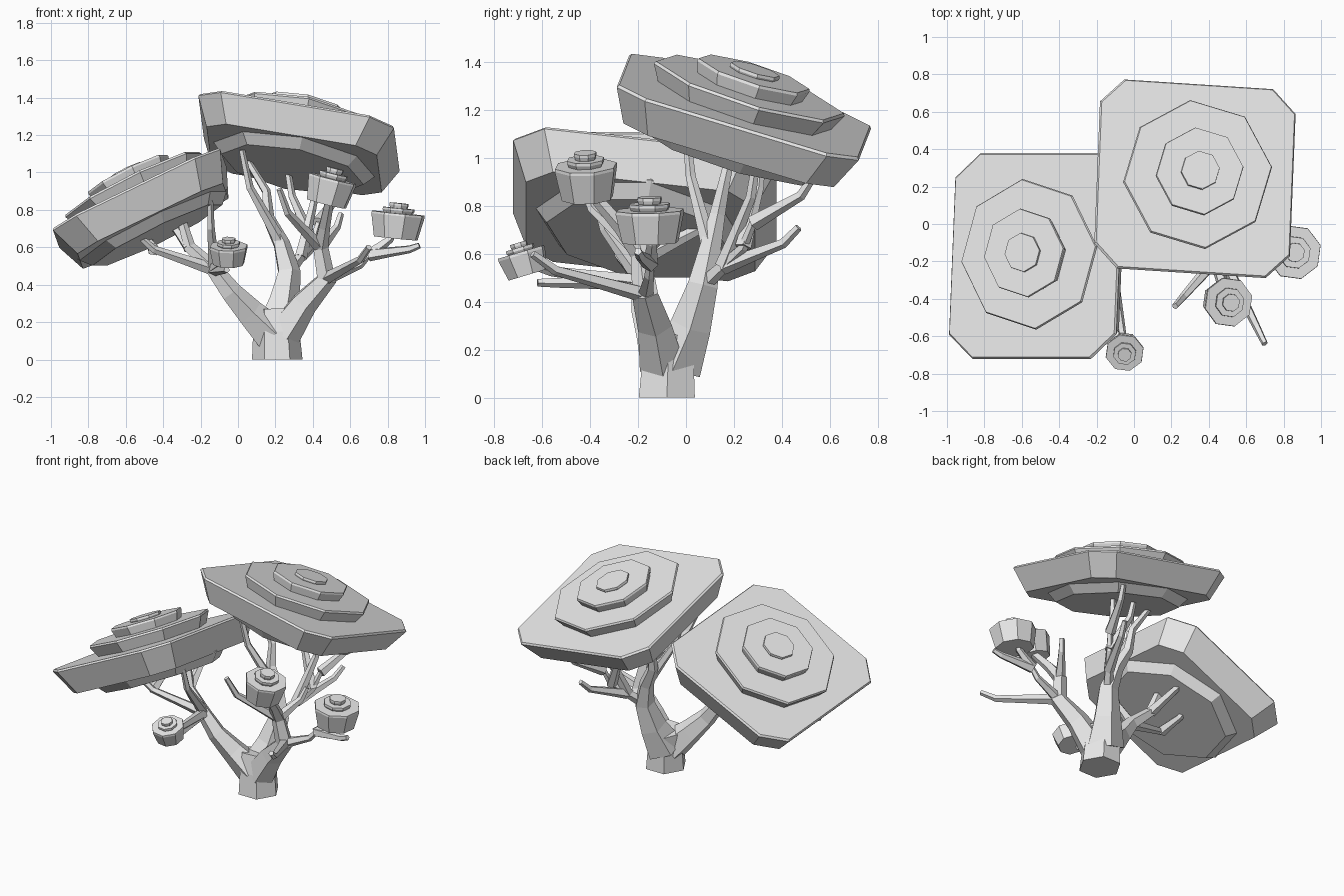
import bpy, bmesh, math
from mathutils import Vector

cube = bpy.data.objects.get("Cube")
if cube:
    bpy.data.objects.remove(cube, do_unlink=True)

grey = bpy.data.materials.new("plain_grey")
grey.use_nodes = True
shade = (0.8, 0.8, 0.8, 1)
grey.diffuse_color = shade
grey.node_tree.nodes["Principled BSDF"].inputs["Base Color"].default_value = shade


def loft(bm, rings):
    """Skin a stack of equal-sized rings and cap both ends."""
    loops = [[bm.verts.new(point) for point in ring] for ring in rings]
    for low, high in zip(loops, loops[1:]):
        for i in range(len(low)):
            bm.faces.new((low[i - 1], low[i], high[i], high[i - 1]))
    bm.faces.new(loops[0])
    bm.faces.new(loops[-1])


def finish(bm, name):
    bmesh.ops.recalc_face_normals(bm, faces=bm.faces)
    mesh = bpy.data.meshes.new(name)
    bm.to_mesh(mesh)
    bm.free()
    mesh.materials.append(grey)
    bpy.context.collection.objects.link(bpy.data.objects.new(name, mesh))


def polygon(sides, width, depth, phase):
    """Regular outline stretched to half-width and half-depth."""
    angles = [phase + math.tau * i / sides for i in range(sides)]
    return [(width * math.cos(a), depth * math.sin(a)) for a in angles]


def chamfered_square(width, depth, cut, skew):
    """Square outline with cut corners, sheared slightly out of true."""
    outline = []
    for sx, sy in ((1, 1), (-1, 1), (-1, -1), (1, -1)):
        pair = [(sx * width, sy * (depth - cut)), (sx * (width - cut), sy * depth)]
        outline += pair if sx == sy else pair[::-1]
    return [(x + 0.04 * y, y - skew * x) for x, y in outline]


def slab(bm, top, normal, thick, taper):
    """Plate with a thin chamfered rim and an undercut side."""
    centre = sum(top, Vector()) / len(top)

    def ring(scale, depth):
        return [centre + (point - centre) * scale - normal * depth for point in top]

    loft(bm, [ring(0.985, 0), ring(1, 0.012), ring(taper, thick)])


def canopy(name, centre, slope, plate, radii, thick):
    """Large plate on a slope, with octagons stacked above and one below."""
    slope_x, slope_y = slope
    normal = Vector((-slope_x, -slope_y, 1)).normalized()
    layers = [(plate, 0, thick)]
    for size, rise, depth in ((1, 0.08, 0.11), (0.59, 0.14, 0.1),
                              (0.26, 0.16, 0.04), (1.1, 0.02 - thick, 0.075)):
        outline = polygon(8, radii[0] * size, radii[1] * size, 0.1)
        layers.append((outline, rise, depth))
    bm = bmesh.new()
    for outline, rise, depth in layers:
        middle = Vector(centre) + normal * rise
        top = [middle + Vector((x, y, slope_x * x + slope_y * y)) for x, y in outline]
        slab(bm, top, normal, depth, 0.87)
    finish(bm, name)


def clump(name, centre, lean, radius, height):
    """Small leaf cluster: a drum with two stacked caps."""
    normal = Vector(lean).normalized()
    u = normal.cross(Vector((0, 1, 0))).normalized()
    v = normal.cross(u)
    bm = bmesh.new()
    for size, lift, depth in ((1, 0.5, 1), (0.6, 0.7, 0.3), (0.36, 0.9, 0.3)):
        middle = Vector(centre) + normal * height * lift
        outline = polygon(8, radius * size, radius * size, 0.26)
        slab(bm, [middle + u * x + v * y for x, y in outline], normal, height * depth, 0.82)
    finish(bm, name)


def limb(name, path, thick, thin, sides=5):
    """Faceted tube along a path, narrowing steadily to its tip."""
    points = [Vector(point) for point in path]
    last = len(points) - 1
    along = Vector((0, 0, 1))
    u = Vector((1, 0, 0))
    rings = []
    for i, point in enumerate(points):
        heading = (points[min(i + 1, last)] - points[max(i - 1, 0)]).normalized()
        if point.z == 0:
            heading = along.copy()
        u.rotate(along.rotation_difference(heading))
        along = heading
        v = along.cross(u)
        radius = thick * (thin / thick) ** (i / last)
        rings.append([point + u * x + v * y for x, y in polygon(sides, radius, radius, 0)])
    bm = bmesh.new()
    loft(bm, rings)
    finish(bm, name)
    return points


def twig(name, base, tip):
    """Thin shoot that runs outwards first, then turns up to its tip."""
    reach = Vector(tip) - base
    path = [base + Vector((reach.x * out, reach.y * out, reach.z * up))
            for out, up in ((0, 0), (0.4, 0.3), (0.8, 0.6), (1, 1))]
    return limb(name, path, 0.036, 0.017)


# Large leaf canopies
canopy("left_canopy", (0.328, 0.245, 1.22), (-0.185, -0.295),
       chamfered_square(0.523, 0.505, 0.125, 0.065), (0.4, 0.4), 0.16)
canopy("right_canopy", (-0.53, -0.17, 0.87), (0.483, -0.13),
       chamfered_square(0.447, 0.55, 0.13, 0), (0.365, 0.405), 0.175)

# Small leaf clumps
clump("front_clump", (-0.05, -0.675, 0.56), (0, -0.3, 1), 0.105, 0.1)
clump("middle_clump", (0.49, -0.415, 0.9), (0.25, -0.05, 1), 0.135, 0.14)
clump("side_clump", (0.85, -0.15, 0.715), (0.1, -0.02, 1), 0.148, 0.135)

# Trunk and its three main limbs
limb("trunk", [(0.21, -0.08, 0), (0.205, -0.075, 0.14), (0.2, -0.06, 0.26)], 0.135, 0.115, 6)
right = limb("right_limb", [(0.17, -0.09, 0.14), (0.06, -0.13, 0.25), (-0.04, -0.17, 0.36),
                            (-0.13, -0.18, 0.48), (-0.26, -0.15, 0.6),
                            (-0.3, -0.12, 0.74), (-0.26, -0.1, 0.84)], 0.105, 0.02)
back = limb("back_limb", [(0.2, -0.05, 0.14), (0.24, 0.02, 0.3), (0.27, 0.07, 0.47),
                          (0.23, 0.1, 0.62), (0.16, 0.13, 0.76),
                          (0.15, 0.16, 0.9), (0.04, 0.2, 1.08)], 0.125, 0.018)
left = limb("left_limb", [(0.24, -0.1, 0.14), (0.35, -0.13, 0.3), (0.47, -0.17, 0.43),
                          (0.44, -0.19, 0.6), (0.46, -0.27, 0.71),
                          (0.49, -0.4, 0.86)], 0.1, 0.025)

# Twigs forking off the limbs and off each other
back_fork = twig("back_fork", back[2], (0.43, 0.28, 0.73))
left_fork = twig("left_fork", left[2], (0.7, -0.15, 0.56))
right_fork = twig("right_fork", right[3], (-0.53, -0.3, 0.66))
shoots = {
    "back_twig": [(back[3], (0.02, 0, 1.12)), (back_fork[2], (0.26, 0.32, 1.04)),
                  (back_fork[3], (0.53, 0.53, 0.92)), (back_fork[1], (0.42, 0.3, 1.03)),
                  (back_fork[1], (0.47, 0.47, 0.71))],
    "left_twig": [(left_fork[3], (0.97, -0.2, 0.61)), (left_fork[3], (0.84, -0.14, 0.7)),
                  (left[2], (0.7, -0.64, 0.6)), (left[3], (0.22, -0.44, 0.91)),
                  (left[3], (0.55, -0.04, 0.78))],
    "right_twig": [(right_fork[2], (-0.48, -0.08, 0.66)), (right[3], (-0.15, -0.38, 0.85)),
                   (right[4], (-0.32, 0.12, 0.78)), (right[4], (-0.36, -0.04, 0.78))],
    "front_twig": [(right[3], (-0.05, -0.66, 0.56)), (right[3], (-0.06, -0.62, 0.48))],
}
for name, forks in shoots.items():
    for base, tip in forks:
        twig(name, base, tip)
